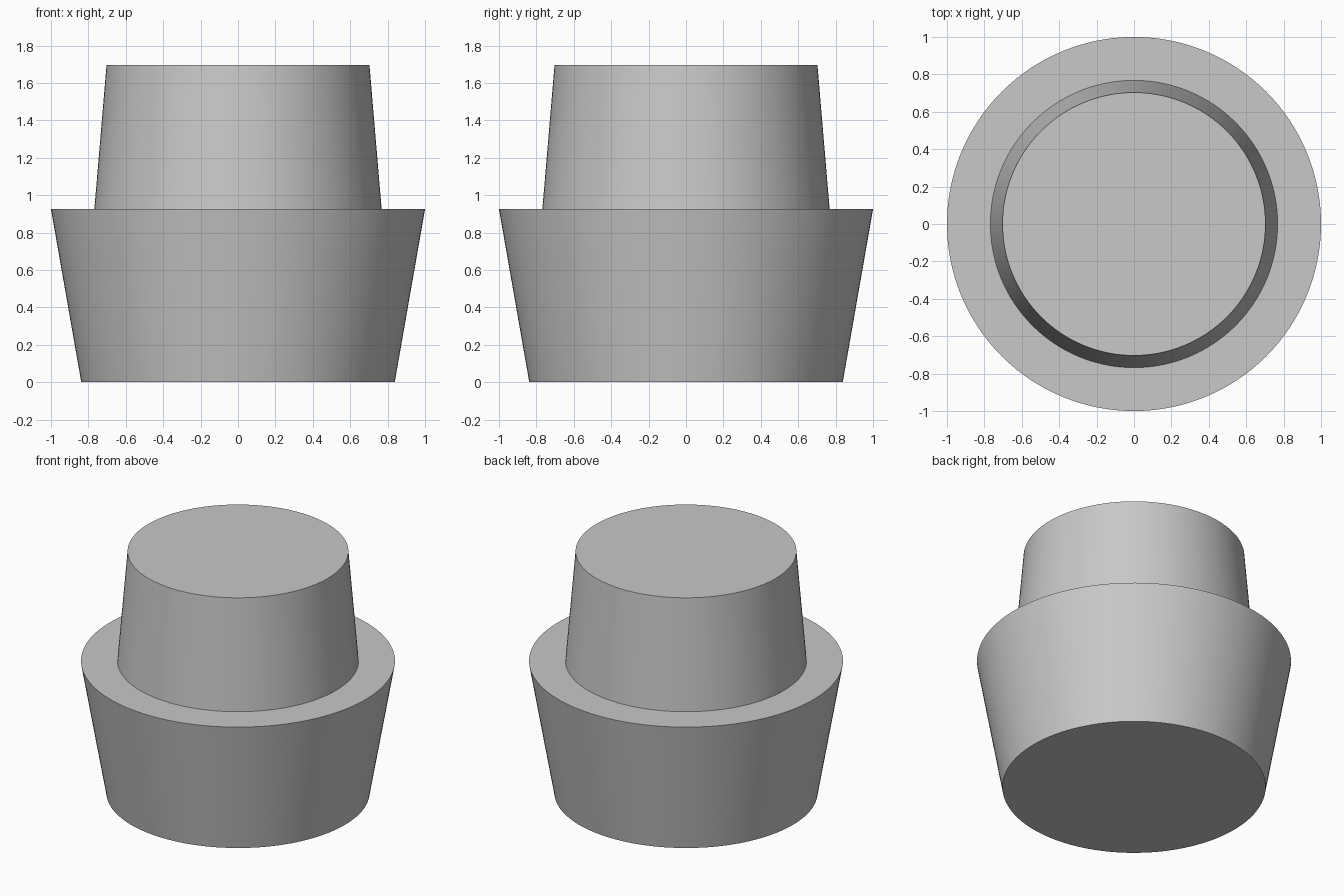
import bpy, bmesh, math

if "Cube" in bpy.data.objects:
    bpy.data.objects.remove(bpy.data.objects["Cube"])

grey = bpy.data.materials.new("plain_grey")
grey.diffuse_color = (0.58, 0.58, 0.58, 1)
grey.use_nodes = True
grey.node_tree.nodes["Principled BSDF"].inputs["Base Color"].default_value = grey.diffuse_color

# Profile of the stepped plug: (radius, height) from the bottom up
PROFILE = [(0.838, 0.0), (1.0, 0.925), (0.768, 0.925), (0.703, 1.695)]
SIDES = 128

bm = bmesh.new()
rings = [[bm.verts.new((r * math.cos(2 * math.pi * i / SIDES),
                        r * math.sin(2 * math.pi * i / SIDES), z))
          for i in range(SIDES)] for r, z in PROFILE]

# Flared body, flat shoulder and tapered neck
for low, high in zip(rings, rings[1:]):
    for i in range(SIDES):
        j = (i + 1) % SIDES
        bm.faces.new((low[i], low[j], high[j], high[i]))

# Bottom and top caps
bm.faces.new(rings[0][::-1])
bm.faces.new(rings[-1])

mesh = bpy.data.meshes.new("stepped_plug")
bm.to_mesh(mesh)
bm.free()
mesh.materials.append(grey)
plug = bpy.data.objects.new("stepped_plug", mesh)
bpy.context.collection.objects.link(plug)

# Smooth round walls with crisp rims
bpy.context.view_layer.objects.active = plug
plug.select_set(True)
bpy.ops.object.shade_smooth_by_angle(angle=math.radians(30))
